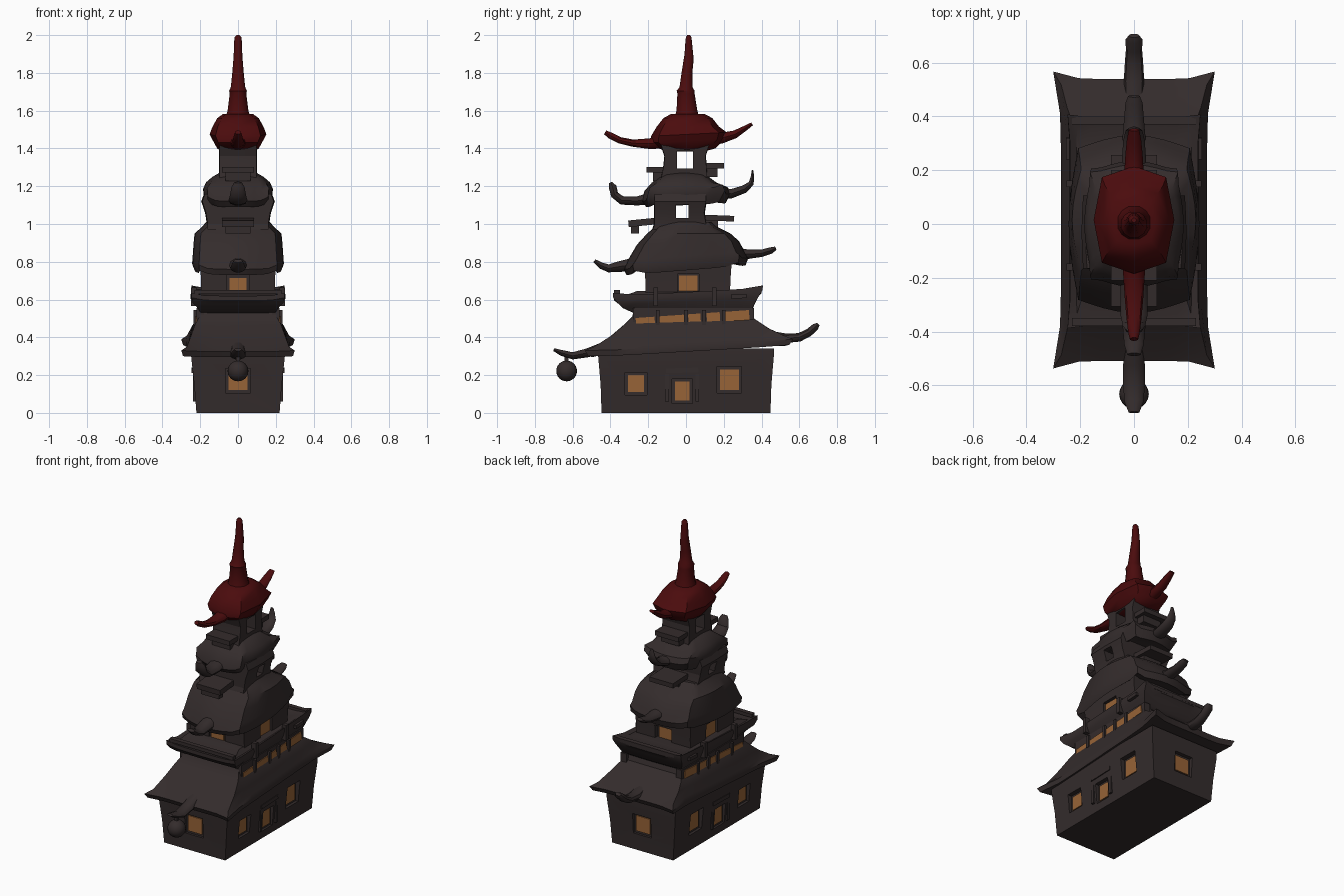
import bpy, bmesh, math
from mathutils import Vector, Matrix


def material(name, rgb):
    m = bpy.data.materials.new(name)
    m.diffuse_color = (*rgb, 1)
    return m


WOOD = material("dark wood", (0.034, 0.025, 0.025))
RED = material("deep red", (0.07, 0.0035, 0.004))
GLOW = material("amber window", (0.31, 0.125, 0.038))


def finish(name, bm, mat, angle=38):
    bmesh.ops.recalc_face_normals(bm, faces=bm.faces)
    me = bpy.data.meshes.new(name)
    bm.to_mesh(me)
    bm.free()
    me.materials.append(mat)
    me.shade_smooth()
    me.set_sharp_from_angle(angle=math.radians(angle))
    ob = bpy.data.objects.new(name, me)
    bpy.context.collection.objects.link(ob)
    return ob


def skin(name, rings, mat):
    bm = bmesh.new()
    vs = [[bm.verts.new(p) for p in r] for r in rings]
    n = len(vs[0])
    for a, b in zip(vs, vs[1:]):
        for i in range(n):
            j = (i + 1) % n
            bm.faces.new((a[i], a[j], b[j], b[i]))
    bm.faces.new(vs[0][::-1])
    bm.faces.new(vs[-1])
    return finish(name, bm, mat)


def loft(name, levels, mat=WOOD, rnd=0.0, k=8):
    """Levels: z, half x, half y, y centre, corner lift, corner flare, tilt along y."""
    unit = []
    for q in range(4):
        for i in range(k):
            t = -1 + 2 * i / k
            x, y = [(1, t), (-t, 1), (-1, -t), (t, -1)][q]
            l = math.hypot(x, y)
            c = abs(x * y) ** 7
            s = 1 - rnd + rnd / l
            unit.append((x * s, y * s, c))
    rings = []
    for lv in levels:
        z, hx, hy, yc, lift, flare, tilt = (list(lv) + [0] * 7)[:7]
        rings.append([(x * (hx + c * flare), yc + y * (hy + c * flare), z + c * lift + tilt * y)
                      for x, y, c in unit])
    return skin(name, rings, mat)


def tail(name, pts, mat=WOOD, sides=10):
    """Curved ridge horn in the x = 0 plane; points are y, z, half width, half height."""
    rings = []
    for i, (y, z, rx, rz) in enumerate(pts):
        a, b = pts[max(i - 1, 0)], pts[min(i + 1, len(pts) - 1)]
        d = Vector((0, b[0] - a[0], b[1] - a[1])).normalized()
        up = Vector((0, -d.z, d.y))
        rings.append([Vector((0, y, z)) + Vector((rx * math.cos(t), 0, 0)) + up * rz * math.sin(t)
                      for t in [2 * math.pi * j / sides for j in range(sides)]])
    return skin(name, rings, mat)


def box(name, c, s, mat=WOOD, tilt=0.0):
    bm = bmesh.new()
    bmesh.ops.create_cube(bm, size=1, matrix=Matrix.Translation(c) @ Matrix.Rotation(tilt, 4, 'X')
                          @ Matrix.Diagonal((*s, 1)))
    return finish(name, bm, mat)


def cut(ob, c, s):
    cutter = box("cutter", c, s)
    cutter.hide_render = True
    m = ob.modifiers.new("cut", 'BOOLEAN')
    m.operation, m.solver, m.object = 'DIFFERENCE', 'EXACT', cutter
    dg = bpy.context.evaluated_depsgraph_get()
    me = bpy.data.meshes.new_from_object(ob.evaluated_get(dg))
    ob.modifiers.clear()
    ob.data = me
    me.set_sharp_from_angle(angle=math.radians(15))
    bpy.data.objects.remove(cutter)


def window(wall, side, u, z, w, h, depth, margin=0.015):
    """Recess in the wall with a glowing pane; side is 'x' or 'y', both directions."""
    for s in (-1, 1):
        def at(d): return (s * d, u, z) if side == 'x' else (u, s * d, z)
        def size(t, e): return (t, w + e, h + e) if side == 'x' else (w + e, t, h + e)
        cut(wall, at(depth + 0.1), size(0.2, 2 * margin))
        box("window_pane", at(depth + 0.003), size(0.008, 0), GLOW)


# ground storey with recessed windows and doors
base = loft("ground_storey", [(0, .22, .447), (.15, .232, .452), (.3, .248, .465), (.34, .248, .465)], k=1)
for u, z, w, h in ((-.265, .155, .085, .09), (-.02, .115, .078, .1), (.23, .175, .1, .11)):
    window(base, 'x', u, z, w, h, .21)
window(base, 'y', 0, .17, .1, .1, .435)
for s in (-1, 1):
    box("door_lintel", (s * .236, -.02, .225), (.018, .17, .025), WOOD, .03)
    for y in (-.1, .06):
        box("door_post", (s * .23, y, .14), (.016, .02, .16))

# lowest roof, tilted upward toward the back
loft("lower_roof", [(.335, .24, .44, .015, 0, 0, .02), (.325, .268, .51, .015, .005, .025, .03),
                    (.355, .272, .525, .015, .005, .03, .03), (.375, .262, .495, .015, .005, .01, .03),
                    (.43, .25, .415, .02, 0, 0, .02), (.48, .228, .35, .025, 0, 0, .01),
                    (.51, .205, .315, .03), (.56, .2, .3, .03)], rnd=.02)
tail("lower_roof_back_horn", [(.45, .41, .036, .025), (.53, .395, .038, .026), (.6, .40, .034, .024),
                              (.65, .425, .03, .022), (.685, .455, .032, .02), (.7, .47, .02, .01)])
tail("lower_roof_front_horn", [(-.44, .35, .036, .025), (-.52, .318, .04, .025), (-.6, .302, .04, .02),
                               (-.66, .318, .036, .016), (-.7, .335, .02, .008)])

# hanging lantern
bm = bmesh.new()
bmesh.ops.create_uvsphere(bm, u_segments=20, v_segments=12, radius=.055,
                          matrix=Matrix.Translation((0, -.632, .222)))
finish("lantern", bm, WOOD, 60)
box("lantern_cord", (0, -.632, .285), (.02, .02, .05))

# clerestory window strip with struts under the deck
for s in (-1, 1):
    box("clerestory_wall", (s * .2, .04, .495), (.042, .64, .12))
    for y, w in ((-.215, .1), (-.08, .14), (.045, .065), (.145, .07), (.27, .13)):
        box("clerestory_pane", (s * .222, y, .495 + .07 * y), (.008, w, .052), GLOW, .07)
    for y in (-.15, .0, .095, .2):
        box("deck_strut", (s * .224, y, .505), (.022, .02, .08))
    for y in (-.16, .15):
        box("deck_post", (s * .235, y, .615), (.03, .025, .1))
    box("deck_rail", (s * .235, .28, .617), (.035, .08, .022), WOOD, .06)

# second deck with turned-up corners
loft("deck_roof", [(.53, .2, .3, .02), (.555, .215, .345, .01), (.59, .232, .365, .01, .005, .01, .015),
                   (.615, .24, .39, .01, .015, .01, .02), (.64, .238, .39, .01, .015, .012, .02),
                   (.628, .215, .35, .01, .005, 0, .015), (.645, .19, .27, .01)], rnd=.04)
for y, z in ((-.365, .64), (.385, .655)):
    box("deck_end_rail", (0, y, z), (.46, .03, .022))

# middle storey with windows on four sides
mid = loft("middle_storey", [(.58, .195, .222, .01), (.7, .195, .225, .01), (.84, .205, .235, .01)], k=1)
window(mid, 'x', .012, .67, .1, .115, .18, .008)
window(mid, 'y', 0, .68, .09, .07, .205)

# middle roof
loft("middle_roof", [(.8, .19, .22, 0), (.755, .23, .315, .0, .02, .01, .025),
                     (.79, .243, .33, .0, .02, 0, .03), (.83, .24, .31, .0, .0, 0, .025),
                     (.9, .235, .27, .01, 0, 0, .01), (.95, .23, .22, .015), (.985, .19, .165, .0),
                     (1.01, .17, .14, 0)], rnd=.5)
tail("middle_roof_front_horn", [(-.25, .79, .05, .04), (-.35, .775, .045, .03), (-.41, .765, .04, .022),
                                (-.45, .78, .036, .018), (-.485, .805, .025, .01)])
tail("middle_roof_back_horn", [(.25, .84, .05, .04), (.33, .84, .042, .026), (.4, .845, .036, .02),
                               (.45, .86, .032, .018), (.475, .872, .022, .01)])

# open gallery with a passage through it
gal = loft("gallery", [(.97, .165, .15, -.03), (1.0, .165, .14, -.03), (1.06, .175, .135, -.035),
                       (1.12, .195, .14, -.03), (1.16, .18, .14, -.03)], rnd=.1, k=4)
cut(gal, (0, -.02, 1.067), (.6, .065, .07))
box("gallery_front_slab", (0, -.215, 1.01), (.17, .18, .035), WOOD, .1)
box("gallery_front_lip", (0, -.27, .975), (.13, .04, .05))
box("gallery_back_slab", (0, .15, 1.032), (.17, .21, .03), WOOD, -.04)
box("gallery_back_block", (0, .11, 1.01), (.13, .12, .05))

# upper roof
loft("upper_roof", [(1.12, .13, .15, -.01), (1.1, .16, .21, -.0, .01, 0, .01),
                    (1.14, .18, .235, -.0, .02, .01, .02), (1.185, .185, .22, -.0, .015, .01, .01),
                    (1.22, .17, .17, -.01), (1.25, .135, .13, -.01), (1.27, .1, .1, -.01)], rnd=.55)
tail("upper_roof_front_horn", [(-.16, 1.14, .05, .035), (-.26, 1.122, .05, .025), (-.34, 1.125, .05, .024),
                               (-.378, 1.155, .042, .022), (-.388, 1.195, .035, .022), (-.4, 1.22, .02, .01)])
tail("upper_roof_back_horn", [(.15, 1.17, .05, .035), (.24, 1.16, .045, .026), (.31, 1.185, .04, .022),
                              (.345, 1.215, .032, .015), (.352, 1.25, .02, .01), (.352, 1.285, .01, .004)])

# belfry open through the sides below the red roof
bel = loft("belfry", [(1.24, .1, .125, -.01), (1.31, .1, .115, -.005), (1.36, .1, .11, -.005),
                      (1.42, .1, .13, -.005)], rnd=.08, k=4)
cut(bel, (0, -.005, 1.34), (.5, .085, .095))
for y, z in ((-.145, 1.288), (.135, 1.308)):
    box("belfry_slab", (0, y, z), (.17, .13, .03))
    box("belfry_ledge", (0, y * .9, z - .035), (.13, .09, .05))

# red crown roof and spire
loft("red_roof", [(1.385, .085, .1, 0), (1.4, .11, .15, .005), (1.44, .132, .195, .01, .0, 0, .01),
                  (1.475, .15, .2, .015, 0, 0, .01), (1.515, .135, .165, .01), (1.56, .11, .13, .01),
                  (1.582, .08, .09, .01)], RED, rnd=.7, k=2)
loft("red_spire", [(1.56, .07, .07, .005), (1.6, .058, .058, .005), (1.69, .046, .048, 0),
                   (1.705, .05, .05, -.002), (1.725, .04, .036, 0), (1.8, .032, .03, .005),
                   (1.87, .026, .028, .014), (1.9, .024, .024, .015), (1.97, .021, .018, .014),
                   (1.99, .018, .015, .014), (2.0, .009, .008, .014)], RED, rnd=1, k=3)
tail("red_front_horn", [(-.1, 1.44, .045, .04), (-.19, 1.425, .04, .03), (-.28, 1.428, .034, .02),
                        (-.35, 1.443, .028, .018), (-.4, 1.468, .022, .018), (-.428, 1.485, .016, .012)], RED)
tail("red_back_horn", [(.1, 1.45, .045, .04), (.19, 1.455, .036, .03), (.26, 1.475, .032, .022),
                       (.31, 1.505, .027, .015), (.35, 1.53, .02, .009)], RED)
